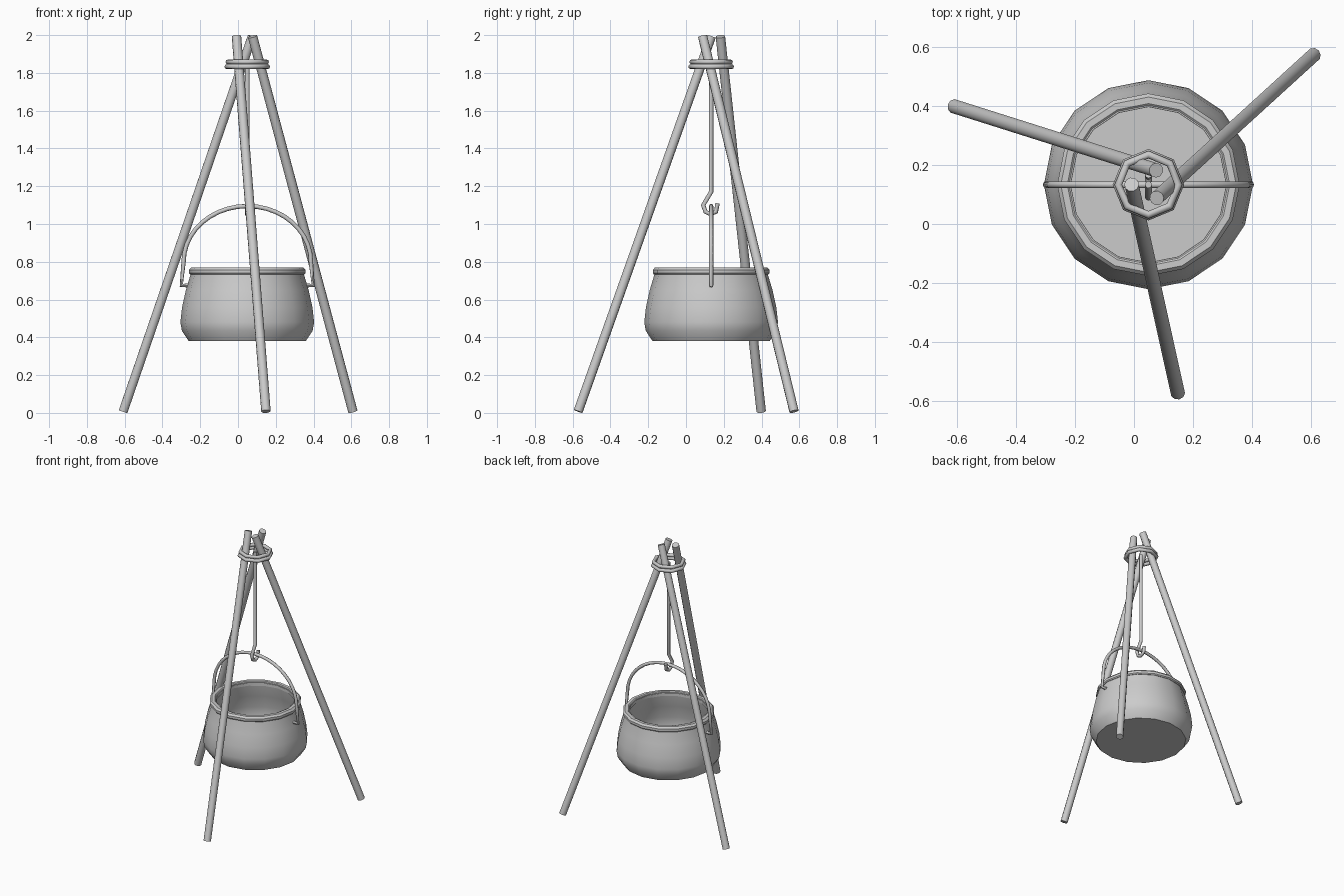
import bpy, bmesh, math
from mathutils import Vector

if "Cube" in bpy.data.objects:
    bpy.data.objects.remove(bpy.data.objects["Cube"])

CX, CY = 0.049, 0.133   # axis shared by pot, hook and lashing


def finish(ob, angle=40):
    bpy.ops.object.select_all(action='DESELECT')
    ob.select_set(True)
    bpy.context.view_layer.objects.active = ob
    bpy.ops.object.shade_smooth_by_angle(angle=math.radians(angle))


def pole(name, a, b, r, sides=10):
    a, b = Vector(a), Vector(b)
    bpy.ops.mesh.primitive_cylinder_add(vertices=sides, radius=r, depth=(b - a).length,
                                        location=(a + b) / 2)
    ob = bpy.context.object
    ob.name = name
    ob.rotation_euler = (b - a).to_track_quat('Z', 'Y').to_euler()
    finish(ob)


def tube(name, pts, r):
    cu = bpy.data.curves.new(name, 'CURVE')
    cu.dimensions = '3D'
    cu.bevel_depth = r
    cu.bevel_resolution = 2
    cu.use_fill_caps = True
    sp = cu.splines.new('POLY')
    sp.points.add(len(pts) - 1)
    for p, co in zip(sp.points, pts):
        p.co = (*co, 1)
    ob = bpy.data.objects.new(name, cu)
    bpy.context.collection.objects.link(ob)
    bpy.ops.object.select_all(action='DESELECT')
    ob.select_set(True)
    bpy.context.view_layer.objects.active = ob
    bpy.ops.object.convert(target='MESH')
    finish(bpy.context.object, 50)


def lathe(name, profile, sides=16, closed=False):
    bm = bmesh.new()
    rings = []
    for r, z in profile:
        if r == 0:
            rings.append([bm.verts.new((0, 0, z))] * sides)
        else:
            rings.append([bm.verts.new((r * math.cos(2 * math.pi * i / sides),
                                        r * math.sin(2 * math.pi * i / sides), z))
                          for i in range(sides)])
    pairs = list(zip(rings, rings[1:])) + ([(rings[-1], rings[0])] if closed else [])
    for lo, hi in pairs:
        for i in range(sides):
            j = (i + 1) % sides
            bm.faces.new(dict.fromkeys((lo[i], lo[j], hi[j], hi[i])))
    bmesh.ops.recalc_face_normals(bm, faces=bm.faces)
    me = bpy.data.meshes.new(name)
    bm.to_mesh(me)
    bm.free()
    ob = bpy.data.objects.new(name, me)
    bpy.context.collection.objects.link(ob)
    ob.location = (CX, CY, 0)
    finish(ob)


# Three crossing tripod poles
pole("left_pole", (-0.608, 0.398, 0.008), (0.075, 0.182, 1.993), 0.025)
pole("right_pole", (0.608, 0.572, 0.008), (0.077, 0.088, 1.993), 0.025)
pole("front_pole", (0.148, -0.571, 0.008), (-0.008, 0.134, 1.993), 0.025)

# Rope lashing around the crossing
for name, z, major in (("upper_lashing", 1.858, 0.102), ("lower_lashing", 1.833, 0.108)):
    bpy.ops.mesh.primitive_torus_add(major_segments=8, minor_segments=8, major_radius=major,
                                     minor_radius=0.013, location=(CX, CY, z))
    bpy.context.object.name = name
    finish(bpy.context.object, 50)

# Hanging rod with hook
hook = [(0, 1.85), (0, 1.17), (-0.042, 1.10), (-0.03, 1.065), (-0.003, 1.052),
        (0.026, 1.065), (0.034, 1.11)]
tube("hanging_hook", [(CX, CY + y, z) for y, z in hook], 0.012)

# Cauldron body, outer wall then inner wall down to the floor
lathe("pot_body", [(0, 0.38), (0.31, 0.38), (0.346, 0.435), (0.354, 0.48), (0.345, 0.56),
                   (0.325, 0.65), (0.298, 0.74), (0.295, 0.765), (0.264, 0.765), (0.266, 0.74),
                   (0.293, 0.65), (0.315, 0.56), (0.322, 0.48), (0.295, 0.41), (0, 0.41)])

# Bevelled rim band
lathe("pot_rim", [(0.29, 0.733), (0.303, 0.733), (0.309, 0.74), (0.309, 0.757),
                  (0.297, 0.77), (0.275, 0.77), (0.263, 0.76), (0.263, 0.74)], closed=True)

# Arched bail handle with inward ends
arch = [(0.337 * math.cos(t), 0.80 + 0.295 * math.sin(t))
        for t in (math.pi * i / 20 for i in range(21))]
path = [(0.305, 0.675), (0.349, 0.675)] + arch + [(-0.349, 0.675), (-0.305, 0.675)]
tube("bail_handle", [(CX + x, CY, z) for x, z in path], 0.0115)
